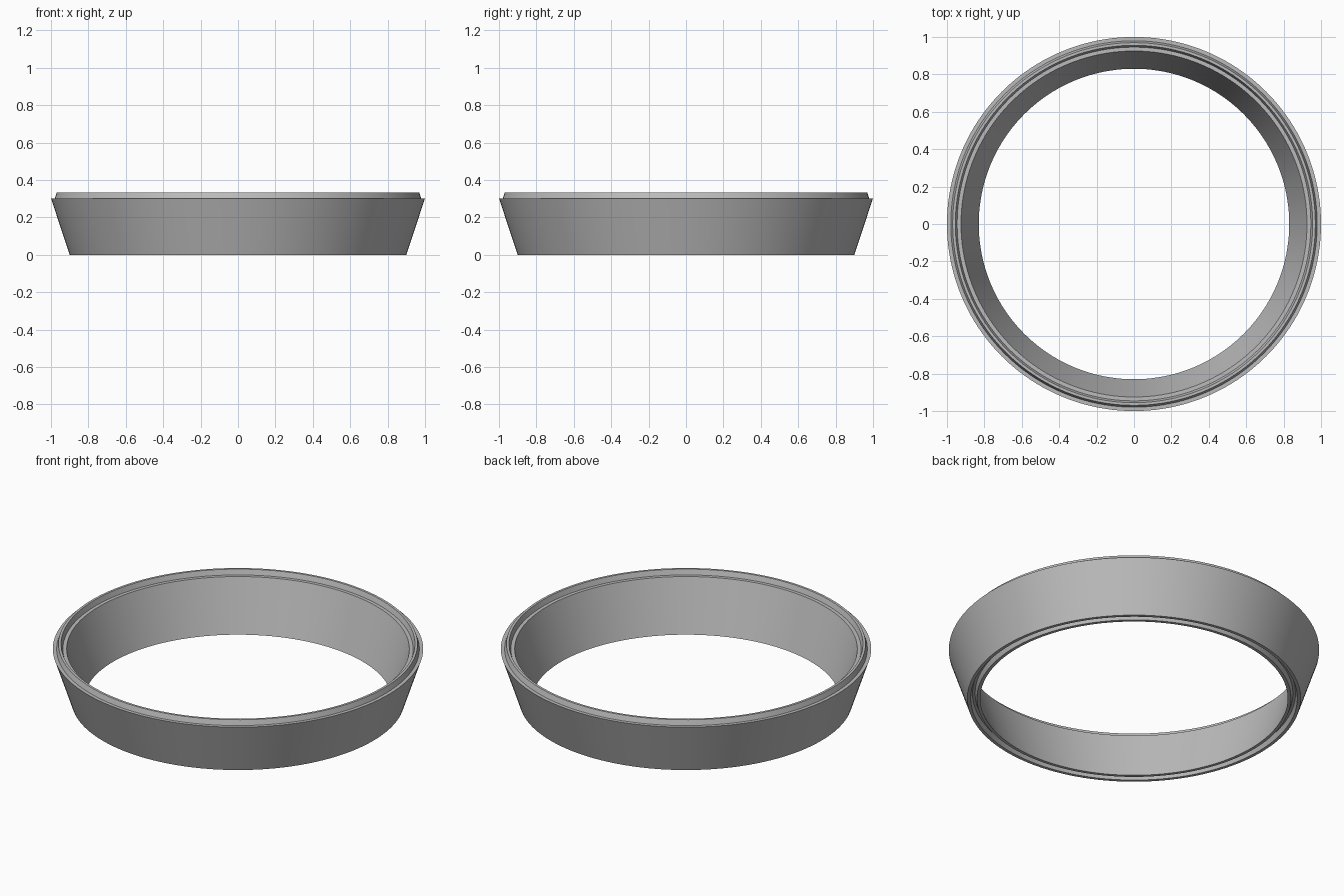
import bpy, bmesh, math

cube = bpy.data.objects.get("Cube")
if cube:
    bpy.data.objects.remove(cube, do_unlink=True)

# Plain grey material
grey = bpy.data.materials.new("grey")
grey.use_nodes = True
colour = (0.5, 0.5, 0.5, 1)
grey.diffuse_color = colour
grey.node_tree.nodes["Principled BSDF"].inputs["Base Color"].default_value = colour

SEGMENTS = 160
SHOULDER, LIP = 0.302, 0.03   # wall height and height of the stacking lip
TOP_MID, BASE_MID = 0.9625, 0.865


def ridge(mid, z):
    """Tapered ridge section, outer foot to inner foot."""
    return [(mid + 0.017, z), (mid + 0.007, z + LIP),
            (mid - 0.007, z + LIP), (mid - 0.017, z)]


# Closed wall section: flared wall, lip on top, matching groove underneath
profile = [(0.90, 0), (1.0, SHOULDER)]
profile += ridge(TOP_MID, SHOULDER)
profile += [(0.925, SHOULDER), (0.83, 0)]
profile += reversed(ridge(BASE_MID, 0))

# Revolve the section into the ring
bm = bmesh.new()
verts = [bm.verts.new((r, 0, z)) for r, z in profile]
edges = [bm.edges.new((v, verts[(i + 1) % len(verts)])) for i, v in enumerate(verts)]
bmesh.ops.spin(bm, geom=verts + edges, cent=(0, 0, 0), axis=(0, 0, 1),
               angle=math.tau, steps=SEGMENTS)
bmesh.ops.remove_doubles(bm, verts=bm.verts, dist=0.0005)
bmesh.ops.recalc_face_normals(bm, faces=bm.faces)
mesh = bpy.data.meshes.new("stacking_ring")
bm.to_mesh(mesh)
bm.free()
mesh.materials.append(grey)

ring = bpy.data.objects.new("stacking_ring", mesh)
bpy.context.collection.objects.link(ring)
bpy.ops.object.select_all(action="DESELECT")
ring.select_set(True)
bpy.context.view_layer.objects.active = ring
bpy.ops.object.shade_smooth_by_angle(angle=math.radians(30))
